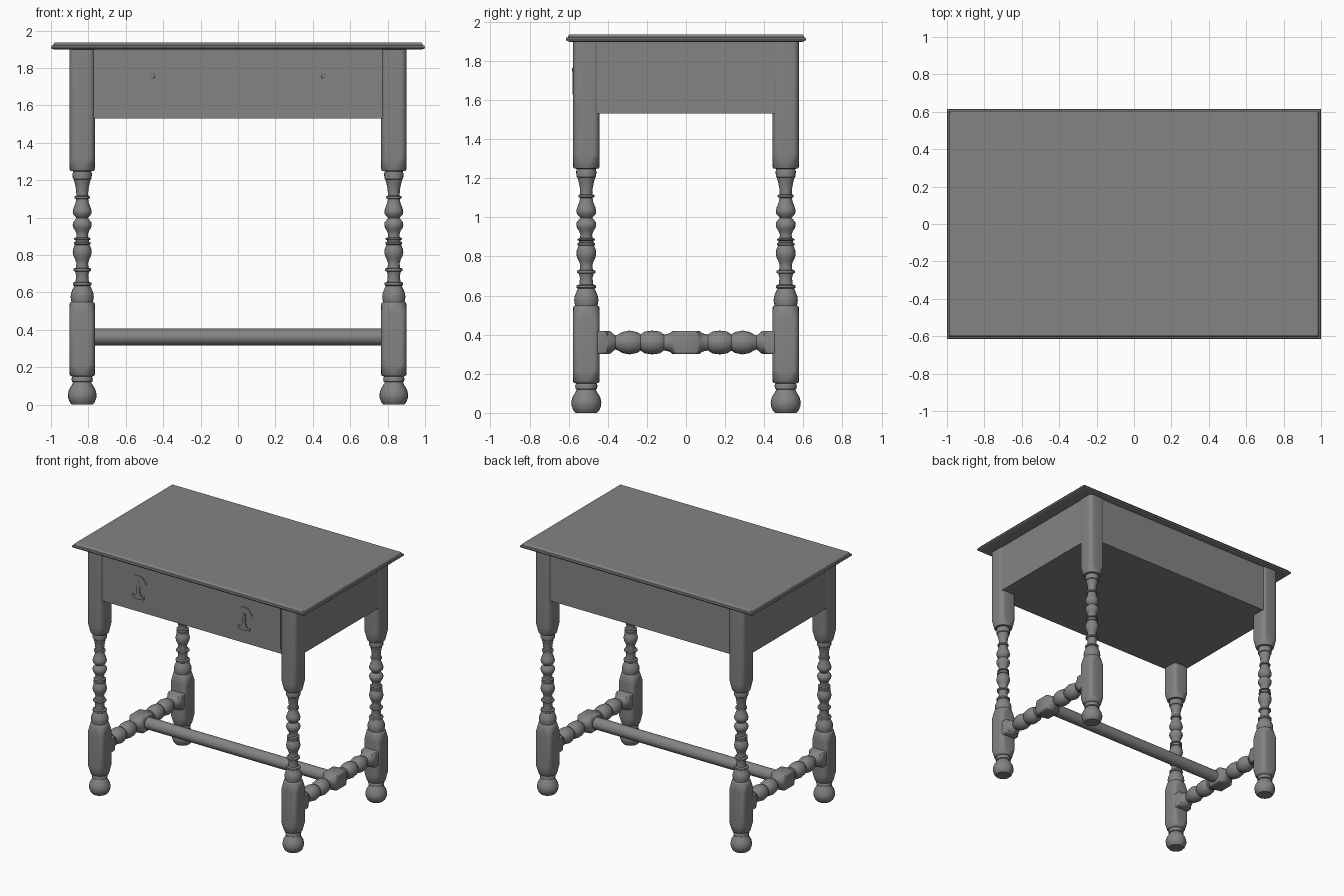
import bpy, bmesh, math
from mathutils import Vector, Matrix

if "Cube" in bpy.data.objects:
    bpy.data.objects.remove(bpy.data.objects["Cube"])

wood = bpy.data.materials.new("grey_wood")
wood.diffuse_color = (0.23, 0.23, 0.23, 1)
wood.use_nodes = True
wood.node_tree.nodes["Principled BSDF"].inputs["Base Color"].default_value = wood.diffuse_color


def finish(name, bm, angle=35):
    bmesh.ops.recalc_face_normals(bm, faces=bm.faces)
    me = bpy.data.meshes.new(name)
    bm.to_mesh(me)
    bm.free()
    ob = bpy.data.objects.new(name, me)
    bpy.context.collection.objects.link(ob)
    me.materials.append(wood)
    bpy.ops.object.select_all(action='DESELECT')
    ob.select_set(True)
    bpy.context.view_layer.objects.active = ob
    if angle:
        bpy.ops.object.shade_smooth_by_angle(angle=math.radians(angle))
    return ob


def ring(hw, r, seg=5):
    """Square of half-width hw with corner radius r (r = hw gives a circle)."""
    pts = []
    for q in range(4):
        a0 = q * math.pi / 2
        sx, sy = (1, -1, -1, 1)[q], (1, 1, -1, -1)[q]
        for i in range(seg + 1):
            a = a0 + math.pi / 2 * (i + 0.02) / (seg + 0.04)
            pts.append((sx * (hw - r) + r * math.cos(a), sy * (hw - r) + r * math.sin(a)))
    return pts


def loft(name, rows, matrix):
    """Skin rows of (height, half-width[, corner radius]) along local z."""
    bm = bmesh.new()
    loops = []
    for row in rows:
        h, hw = row[:2]
        r = row[2] if len(row) > 2 else hw
        loops.append([bm.verts.new((x, y, h)) for x, y in ring(hw, r)])
    for a, b in zip(loops, loops[1:]):
        for i in range(len(a)):
            j = (i + 1) % len(a)
            bm.faces.new((a[i], a[j], b[j], b[i]))
    bm.faces.new(loops[0])
    bm.faces.new(loops[-1])
    bmesh.ops.transform(bm, matrix=matrix, verts=bm.verts)
    return finish(name, bm)


def prism(name, pts, depth, matrix=Matrix()):
    """Extrude a flat outline along local z."""
    bm = bmesh.new()
    f = bm.faces.new([bm.verts.new((x, y, 0)) for x, y in pts])
    ext = bmesh.ops.extrude_face_region(bm, geom=[f])
    up = [v for v in ext["geom"] if isinstance(v, bmesh.types.BMVert)]
    bmesh.ops.translate(bm, verts=up, vec=(0, 0, depth))
    bmesh.ops.transform(bm, matrix=matrix, verts=bm.verts)
    return finish(name, bm, 30)


# Table top with moulded edge
bm = bmesh.new()
loops = []
for z, inset in [(1.898, .02), (1.903, .004), (1.912, 0), (1.92, .004),
                 (1.922, .011), (1.932, .015), (1.936, .021)]:
    x, y = 1 - inset, .615 - inset
    loops.append([bm.verts.new((sx * x, sy * y, z))
                  for sx, sy in ((1, 1), (-1, 1), (-1, -1), (1, -1))])
for a, b in zip(loops, loops[1:]):
    for i in range(4):
        bm.faces.new((a[i], a[(i + 1) % 4], b[(i + 1) % 4], b[i]))
bm.faces.new(loops[0])
bm.faces.new(loops[-1])
finish("table_top", bm, 0)

# Apron case, cross-shaped so the legs fill its corners
X, Y, x, y = .895, .567, .78, .458
prism("apron_case", [(x, -Y), (x, -y), (X, -y), (X, y), (x, y), (x, Y), (-x, Y), (-x, y),
                     (-X, y), (-X, -y), (-x, -y), (-x, -Y)], .37, Matrix.Translation((0, 0, 1.53)))

# Drawer front, slightly proud of the case
prism("drawer_front", [(-.766, 1.565), (.766, 1.565), (.766, 1.895), (-.766, 1.895)], .006,
      Matrix.Translation((0, -.566, 0)) @ Matrix.Rotation(math.pi / 2, 4, 'X'))

# Legs: ball foot, chamfered block, turned baluster, chamfered post
B = .0675
leg = [(0, .055), (.012, .066), (.035, .075), (.055, .077), (.08, .071), (.105, .056),
       (.12, .048), (.123, .055), (.14, .057), (.15, .052), (.155, B - .004), (.16, B),
       (.215, B, .03), (.485, B, .03), (.54, B), (.546, B - .004),
       (.55, .058), (.575, .062), (.595, .06), (.615, .052), (.635, .043), (.64, .05),
       (.652, .05), (.657, .036), (.69, .032), (.712, .038), (.716, .047), (.727, .047),
       (.732, .034), (.755, .031), (.775, .037), (.795, .047), (.815, .051), (.835, .048),
       (.855, .039), (.858, .045), (.868, .045), (.871, .037), (.88, .037), (.883, .044),
       (.89, .044), (.895, .032), (.91, .03), (.93, .037), (.945, .047), (.96, .051),
       (.975, .049), (.99, .037), (.997, .03), (1.005, .036), (1.018, .048), (1.035, .051),
       (1.055, .045), (1.08, .035), (1.1, .032), (1.103, .041), (1.114, .041),
       (1.118, .031), (1.15, .033), (1.18, .039), (1.203, .045), (1.207, .05),
       (1.235, .052), (1.248, .048), (1.25, B - .004), (1.258, B), (1.32, B, .03), (1.9, B, .03)]
for fx, side in ((-1, "left"), (1, "right")):
    for fy, end in ((-1, "front"), (1, "back")):
        loft(f"{end}_{side}_leg", leg, Matrix.Translation((fx * .833, fy * .51, 0)))

# Side stretchers: centre block, two beads each way, square stub at the leg
half = [(.055, .06, .012), (.07, .058), (.085, .046), (.112, .041), (.118, .045),
        (.135, .056), (.172, .061), (.21, .056), (.232, .041), (.25, .053), (.288, .061),
        (.325, .054), (.348, .041), (.36, .036), (.37, .042), (.385, .056), (.4, .06),
        (.412, .06, .012), (.46, .06, .012)]
rows = [(-r[0],) + r[1:] for r in reversed(half)] + half
for fx, side in ((-1, "left"), (1, "right")):
    loft(f"{side}_stretcher", rows,
         Matrix.Translation((fx * .833, 0, .36)) @ Matrix.Rotation(-math.pi / 2, 4, 'X'))

# Long middle stretcher
loft("middle_stretcher", [(-.79, .045), (.79, .045)],
     Matrix.Translation((0, 0, .362)) @ Matrix.Rotation(math.pi / 2, 4, 'Y'))

# Drawer handles: winged backplate with a flared drop pull
wing = [(0, .078), (.022, .076), (.04, .068), (.05, .052), (.066, .036), (.066, .022),
        (.054, .008), (.04, -.004), (.028, .004), (.012, -.002), (0, .002)]
drop = [(0, .03), (.012, .026), (.013, .005), (.012, -.035), (.02, -.07), (.034, -.08),
        (.05, -.074), (.052, -.088), (.044, -.1), (.024, -.098), (0, -.106)]
for hx, side in ((-.455, "left"), (.455, "right")):
    for part, half_pts, depth in (("backplate", wing, .006), ("drop", drop, .009)):
        pts = half_pts + [(-px, pz) for px, pz in reversed(half_pts[1:-1])]
        prism(f"{side}_handle_{part}", pts, depth,
              Matrix.Translation((hx, -.571, 1.735)) @ Matrix.Rotation(math.pi / 2, 4, 'X'))
    loft(f"{side}_handle_knob", [(0, .008), (.004, .012), (.01, .01), (.013, .004)],
         Matrix.Translation((hx, -.571, 1.755)) @ Matrix.Rotation(math.pi / 2, 4, 'X'))
